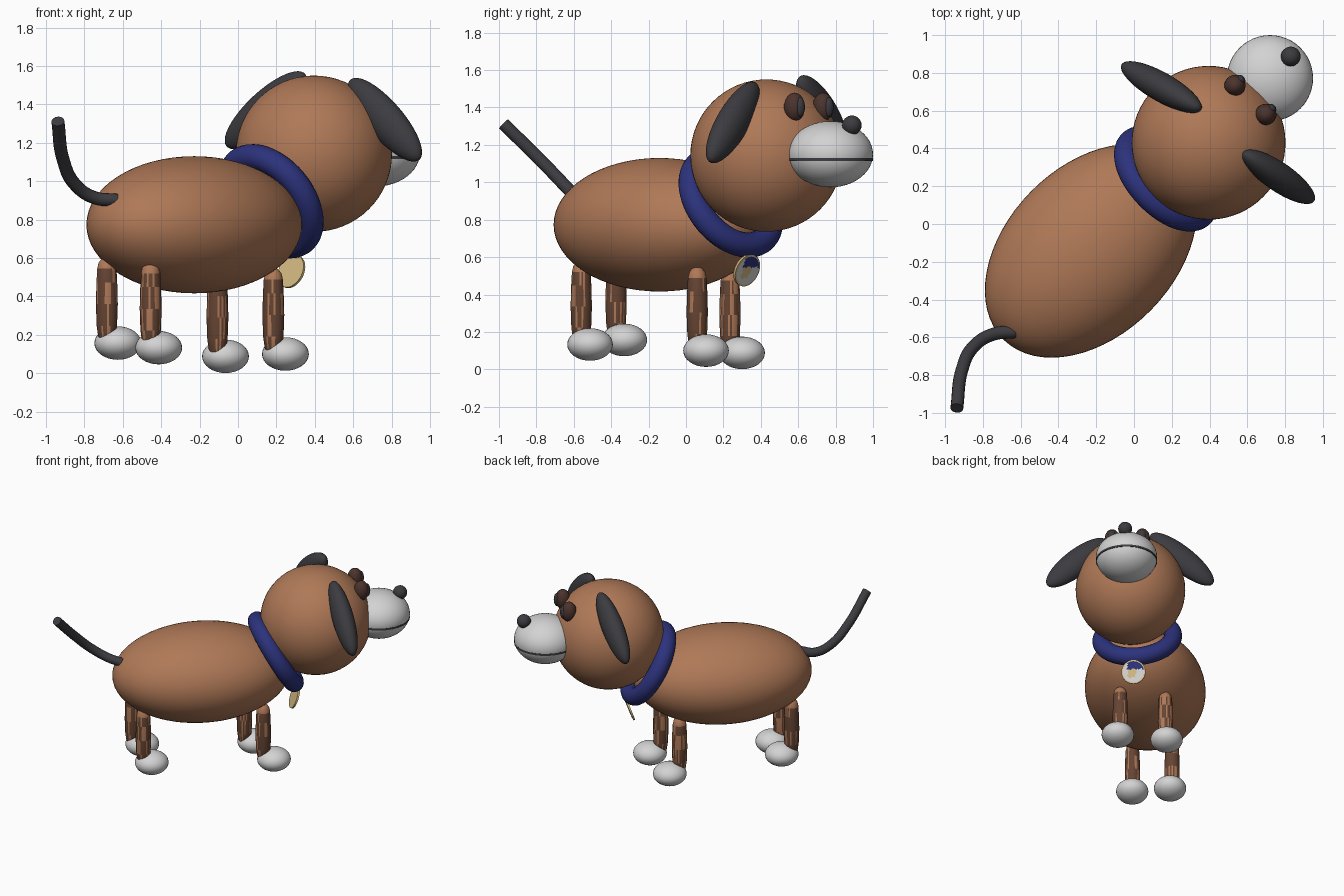
import bpy, bmesh, math, random
from mathutils import Vector, Matrix

if "Cube" in bpy.data.objects:
    bpy.data.objects.remove(bpy.data.objects["Cube"])

random.seed(4)
Z = Vector((0, 0, 1))
FWD = Vector((0.70, 0.714, 0)).normalized()      # direction the dog faces


def mat(name, r, g, b):
    m = bpy.data.materials.new(name)
    m.diffuse_color = (r, g, b, 1)
    m.use_nodes = True
    m.node_tree.nodes["Principled BSDF"].inputs["Base Color"].default_value = m.diffuse_color
    return m


BROWN = mat("brown fur", 0.43, 0.19, 0.095)
LEG = mat("dark brown fur", 0.13, 0.058, 0.033)
WHITE = mat("white fur", 0.65, 0.65, 0.65)
BLACK = mat("charcoal", 0.045, 0.045, 0.052)
NAVY = mat("navy", 0.025, 0.032, 0.20)
EYE = mat("eye brown", 0.07, 0.033, 0.026)
TAN = mat("tan", 0.66, 0.49, 0.22)


def finish(name, bm, *mats):
    bmesh.ops.recalc_face_normals(bm, faces=bm.faces)
    me = bpy.data.meshes.new(name)
    bm.to_mesh(me)
    bm.free()
    ob = bpy.data.objects.new(name, me)
    bpy.context.collection.objects.link(ob)
    for m in mats:
        me.materials.append(m)
    bpy.context.view_layer.objects.active = ob
    for o in bpy.context.selected_objects:
        o.select_set(False)
    ob.select_set(True)
    bpy.ops.object.shade_smooth_by_angle(angle=math.radians(40))
    return ob


def frame(x, y, z, at):
    """Placement matrix from three axes and a position."""
    m = Matrix((x, y, z)).transposed().to_4x4()
    m.translation = Vector(at)
    return m


def heading(at, fwd=FWD):
    """Frame whose x axis points along the heading."""
    return frame(fwd, Z.cross(fwd), Z, at)


def ellipsoid(name, m, radii, material, seg=48):
    bm = bmesh.new()
    bmesh.ops.create_uvsphere(bm, u_segments=seg, v_segments=seg // 2, radius=1)
    bm.transform(m @ Matrix.Diagonal((*radii, 1)))
    return finish(name, bm, material)


# Body and head
ellipsoid("body", heading((-0.228, -0.142, 0.773)), (0.66, 0.447, 0.357), BROWN, 64)
ellipsoid("head", heading((0.395, 0.43, 1.143)), (0.407,) * 3, BROWN, 64)

# Muzzle, mouth line and nose
ellipsoid("muzzle", heading((0.72, 0.772, 1.15)), (0.228, 0.228, 0.177), WHITE)
bm = bmesh.new()
bmesh.ops.create_cone(bm, cap_ends=True, segments=64, radius1=0.227, radius2=0.227,
                      depth=0.016, matrix=Matrix.Translation((0.72, 0.772, 1.123)))
finish("mouth_line", bm, BLACK)
ellipsoid("nose", heading((0.83, 0.887, 1.305)), (0.052,) * 3, BLACK, 32)

# Eyes with pupils
for side, x, y in (("left", 0.534, 0.733), ("right", 0.698, 0.58)):
    c = Vector((x, y, 1.402))
    ellipsoid(side + "_eye", heading(c), (0.056, 0.056, 0.077), EYE, 32)
    ellipsoid(side + "_pupil", heading(c + FWD * 0.042), (0.024, 0.028, 0.052), BLACK, 24)

# Ears: long ellipsoids hanging outwards
for side, inner, outer in (("left", (0.33, 0.62, 1.54), (-0.04, 0.83, 1.20)),
                           ("right", (0.59, 0.37, 1.52), (0.94, 0.13, 1.12))):
    a, b = Vector(inner), Vector(outer)
    d = (b - a).normalized()
    p = Z.cross(d).normalized()
    ellipsoid(side + "_ear", frame(d, p, d.cross(p), (a + b) / 2), (0.3, 0.077, 0.1), BLACK)

# Collar: tilted ring
n = Vector((0.62, 0.6, 0.5)).normalized()
side = Z.cross(n).normalized()
place = frame(side, n.cross(side), n, (0.17, 0.24, 0.895))
bm = bmesh.new()
R, T, NU, NV = 0.267, 0.067, 64, 20
ring = [[bm.verts.new(((R + T * math.cos(v)) * math.cos(u), (R + T * math.cos(v)) * math.sin(u),
                       T * math.sin(v))) for v in (math.tau * j / NV for j in range(NV))]
        for u in (math.tau * i / NU for i in range(NU))]
for i in range(NU):
    for j in range(NV):
        a, b = ring[i], ring[(i + 1) % NU]
        bm.faces.new((a[j], b[j], b[(j + 1) % NV], a[(j + 1) % NV]))
bm.transform(place)
finish("collar", bm, NAVY)

# Tag: tan disc with a patchwork face plate
n = (FWD * 0.94 - Z * 0.34).normalized()
right = Z.cross(FWD)
place = frame(right, n.cross(right), n, (0.278, 0.325, 0.53))
bm = bmesh.new()
bmesh.ops.create_cone(bm, cap_ends=True, segments=48, radius1=0.09, radius2=0.09,
                      depth=0.014, matrix=place)
finish("tag", bm, TAN)
bm = bmesh.new()
rings = [[bm.verts.new((r * math.cos(math.tau * k / 32), r * math.sin(math.tau * k / 32), 0.009))
          for k in range(32)] for r in (0.005, 0.025, 0.04, 0.055, 0.068, 0.08)]
bm.faces.new(rings[0])
for a, b in zip(rings, rings[1:]):
    for k in range(32):
        bm.faces.new((a[k], b[k], b[(k + 1) % 32], a[(k + 1) % 32]))
for f in bm.faces:
    c = f.calc_center_median()
    if c.y > 0.02 and c.x > -0.045:
        f.material_index = 1
    elif abs(c.x + 0.015) < 0.03 and c.y > -0.045:
        f.material_index = 2
bm.transform(place)
finish("tag_face", bm, WHITE, NAVY, TAN)

# Legs (streaky rounded posts) and feet
for name, x, y, fx, fy, fz in (("front_left", -0.107, 0.235, -0.065, 0.30, 0.088),
                               ("front_right", 0.184, 0.06, 0.247, 0.107, 0.10),
                               ("back_left", -0.683, -0.374, -0.626, -0.33, 0.157),
                               ("back_right", -0.455, -0.56, -0.413, -0.513, 0.133)):
    lo, hi = fz + 0.0, fz + 0.45
    profile = [(0.03, 0), (0.044, 0.06), (0.053, 0.2), (0.057, 0.45), (0.054, 0.7),
               (0.05, 0.86), (0.043, 0.93), (0.028, 0.975), (0.01, 1)]
    bm = bmesh.new()
    seg = 32
    rows = [[bm.verts.new((x + r * math.cos(math.tau * k / seg), y + r * math.sin(math.tau * k / seg),
                           lo + t * (hi - lo))) for k in range(seg)] for r, t in profile]
    bm.faces.new(rows[0])
    bm.faces.new(rows[-1])
    for a, b in zip(rows, rows[1:]):
        for k in range(seg):
            f = bm.faces.new((a[k], a[(k + 1) % seg], b[(k + 1) % seg], b[k]))
            high = f.calc_center_median().z > lo + 0.88 * (hi - lo)
            f.material_index = int(high or random.random() < 0.25)
    finish(name + "_leg", bm, LEG, BROWN)
    ellipsoid(name + "_foot", heading((fx, fy, fz)), (0.124, 0.12, 0.087), WHITE, 32)

# Tail: curved tube
cu = bpy.data.curves.new("tail", 'CURVE')
cu.dimensions = '3D'
cu.bevel_depth = 0.034
cu.bevel_resolution = 6
cu.use_fill_caps = True
path = [(-0.63, -0.57, 0.90), (-0.75, -0.585, 0.915), (-0.85, -0.65, 0.985),
        (-0.91, -0.77, 1.11), (-0.938, -0.975, 1.312)]
sp = cu.splines.new('BEZIER')
sp.bezier_points.add(len(path) - 1)
for bp, co in zip(sp.bezier_points, path):
    bp.co = co
    bp.handle_left_type = bp.handle_right_type = 'AUTO'
cu.materials.append(BLACK)
bpy.context.collection.objects.link(bpy.data.objects.new("tail", cu))
